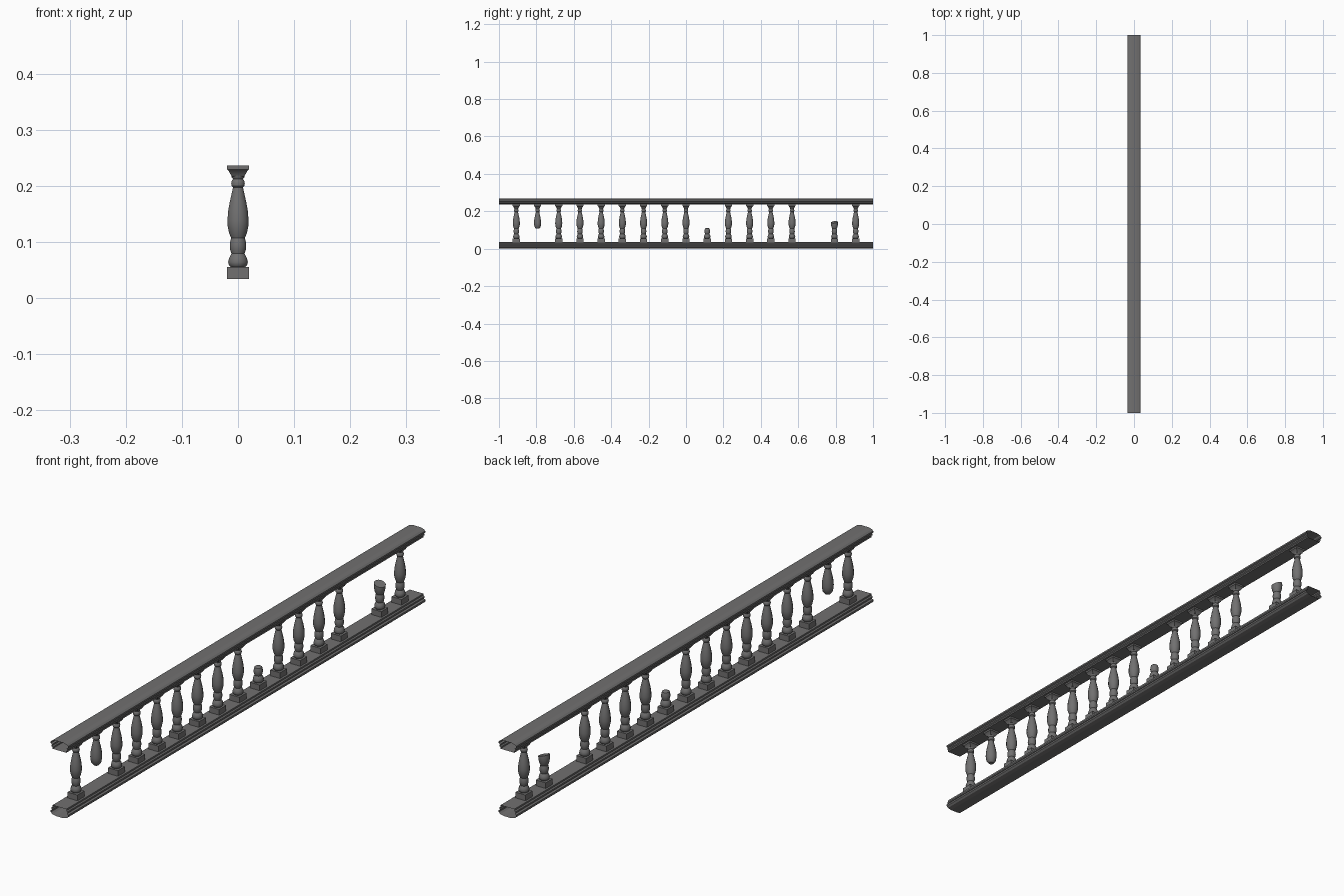
import bpy, bmesh, math
from mathutils import Vector

if "Cube" in bpy.data.objects:
    bpy.data.objects.remove(bpy.data.objects["Cube"])

stone = bpy.data.materials.new("dark grey stone")
stone.diffuse_color = (0.165, 0.163, 0.163, 1)
stone.use_nodes = True
stone.node_tree.nodes["Principled BSDF"].inputs["Base Color"].default_value = stone.diffuse_color


def finish(name, bm, loc=(0, 0, 0), smooth=True):
    bmesh.ops.recalc_face_normals(bm, faces=bm.faces[:])
    me = bpy.data.meshes.new(name)
    bm.to_mesh(me)
    bm.free()
    me.materials.append(stone)
    ob = bpy.data.objects.new(name, me)
    ob.location = loc
    bpy.context.collection.objects.link(ob)
    if smooth:
        bpy.ops.object.select_all(action='DESELECT')
        ob.select_set(True)
        bpy.context.view_layer.objects.active = ob
        bpy.ops.object.shade_smooth_by_angle(angle=math.radians(35))
    return ob


# rails: moulded profile, open at both ends
def rail(name, half):
    loop = half + [(-x, z) for x, z in reversed(half)]
    bm = bmesh.new()
    ends = [[bm.verts.new((x, y, z)) for x, z in loop] for y in (-1, 1)]
    n = len(loop)
    for i in range(n):
        j = (i + 1) % n
        bm.faces.new((ends[0][i], ends[0][j], ends[1][j], ends[1][i]))
    finish(name, bm, smooth=False)


moulding = [(0.027, 0), (0.027, 0.005), (0.031, 0.008), (0.031, 0.013),
            (0.028, 0.015), (0.034, 0.018), (0.034, 0.024), (0.028, 0.029), (0.014, 0.032)]
rail("top_rail", [(x, 0.235 + z) for x, z in moulding])
rail("bottom_rail", [(x, 0.035 * (1 - z / 0.032)) for x, z in moulding])


# rings stacked into the body; sides = 4 makes square blocks
def stack(bm, profile, sides):
    turn = math.pi / sides
    k = math.sqrt(2) if sides == 4 else 1
    rings = []
    for r, z in profile:
        rings.append([bm.verts.new((k * r * math.cos(turn + 2 * turn * i),
                                    k * r * math.sin(turn + 2 * turn * i), z))
                      for i in range(sides)])
    for a, b in zip(rings, rings[1:]):
        for i in range(sides):
            j = (i + 1) % sides
            bm.faces.new((a[i], a[j], b[j], b[i]))
    bm.faces.new(rings[0][::-1])
    bm.faces.new(rings[-1])


BASE = [(0.0195, 0.034), (0.0195, 0.055)]
LOWER = [(0.013, 0.055), (0.0165, 0.058), (0.0182, 0.064), (0.0165, 0.071), (0.0135, 0.077),
         (0.012, 0.079), (0.0145, 0.086), (0.0152, 0.093), (0.0145, 0.1), (0.0125, 0.107)]
VASE = [(0.0125, 0.107), (0.0165, 0.116), (0.0192, 0.129), (0.0195, 0.138), (0.0182, 0.155),
        (0.015, 0.172), (0.0115, 0.187), (0.0092, 0.197)]
UPPER = [(0.0092, 0.197), (0.012, 0.2), (0.0125, 0.205), (0.0115, 0.209), (0.009, 0.212),
         (0.0115, 0.215), (0.0125, 0.222)]
CAPITAL = [(0.0105, 0.217), (0.013, 0.22), (0.0175, 0.228), (0.0195, 0.229), (0.0195, 0.236)]


def baluster(name, y, body, base=True, capital=True, cut=None):
    bm = bmesh.new()
    stack(bm, body, 12)
    if cut:  # slanted break
        res = bmesh.ops.bisect_plane(bm, geom=bm.verts[:] + bm.edges[:] + bm.faces[:],
                                     plane_co=cut[0], plane_no=cut[1], clear_outer=True)
        edges = [e for e in res['geom_cut'] if isinstance(e, bmesh.types.BMEdge)]
        bmesh.ops.holes_fill(bm, edges=edges, sides=0)
    if base:
        stack(bm, BASE, 4)
    if capital:
        stack(bm, CAPITAL, 4)
    finish(name, bm, (0, y, 0))


full = LOWER + VASE[1:] + UPPER[1:]
for i in range(17):
    y = (i - 8) * 0.1134
    if i == 1:      # hanging upper fragment
        baluster("broken_hanging_baluster", y, [(0.009, 0.107)] + VASE[1:] + UPPER[1:], base=False)
    elif i == 9:    # short stub
        baluster("broken_short_stub", y, LOWER + [(0.008, 0.11)], capital=False)
    elif i == 14:   # missing one
        continue
    elif i == 15:   # half-height stub
        baluster("broken_half_stub", y, full, capital=False,
                 cut=(Vector((0, 0, 0.142)), Vector((0.3, -0.1, 1)).normalized()))
    else:
        baluster("baluster_%02d" % i, y, full)
